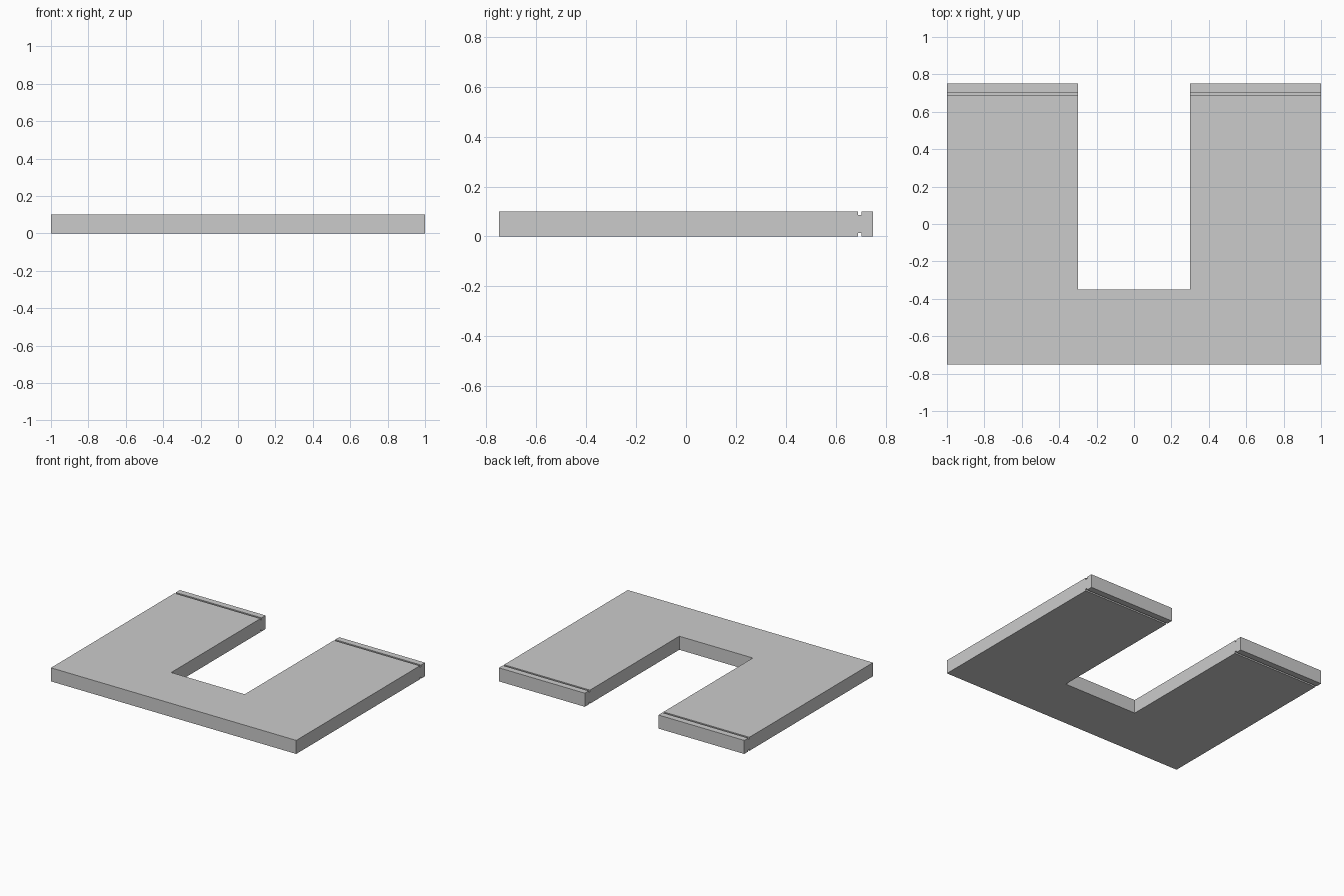
import bpy, bmesh
from mathutils import Matrix

if "Cube" in bpy.data.objects:
    bpy.data.objects.remove(bpy.data.objects["Cube"])

THICK = 0.1
GROOVE_Y, GROOVE_W, GROOVE_D = 0.697, 0.014, 0.013


def finish(bm, name):
    bmesh.ops.recalc_face_normals(bm, faces=bm.faces[:])
    mesh = bpy.data.meshes.new(name)
    bm.to_mesh(mesh)
    bm.free()
    obj = bpy.data.objects.new(name, mesh)
    bpy.context.collection.objects.link(obj)
    return obj


# U-shaped slab, extruded from its plan outline
half = [(1, -0.75), (1, 0.75), (0.3, 0.75), (0.3, -0.35)]
outline = half + [(-x, y) for x, y in reversed(half)]
bm = bmesh.new()
face = bm.faces.new([bm.verts.new((x, y, 0)) for x, y in outline])
top = bmesh.ops.extrude_face_region(bm, geom=[face])
bmesh.ops.translate(bm, vec=(0, 0, THICK),
                    verts=[v for v in top["geom"] if isinstance(v, bmesh.types.BMVert)])
slab = finish(bm, "u_shaped_slab")

# Thin grooves across the arm ends, on the top and bottom faces
for name, z in (("top_groove_cutter", THICK), ("bottom_groove_cutter", 0)):
    bm = bmesh.new()
    bmesh.ops.create_cube(bm, size=1, matrix=Matrix.Translation((0, GROOVE_Y, z))
                          @ Matrix.Diagonal((2.2, GROOVE_W, 2 * GROOVE_D, 1)))
    cutter = finish(bm, name)
    cutter.hide_render = True
    mod = slab.modifiers.new(name, 'BOOLEAN')
    mod.operation = 'DIFFERENCE'
    mod.solver = 'EXACT'
    mod.object = cutter

# Apply the cuts and drop the cutters
bpy.context.view_layer.objects.active = slab
slab.select_set(True)
for mod in list(slab.modifiers):
    cutter = mod.object
    bpy.ops.object.modifier_apply(modifier=mod.name)
    bpy.data.objects.remove(cutter)
